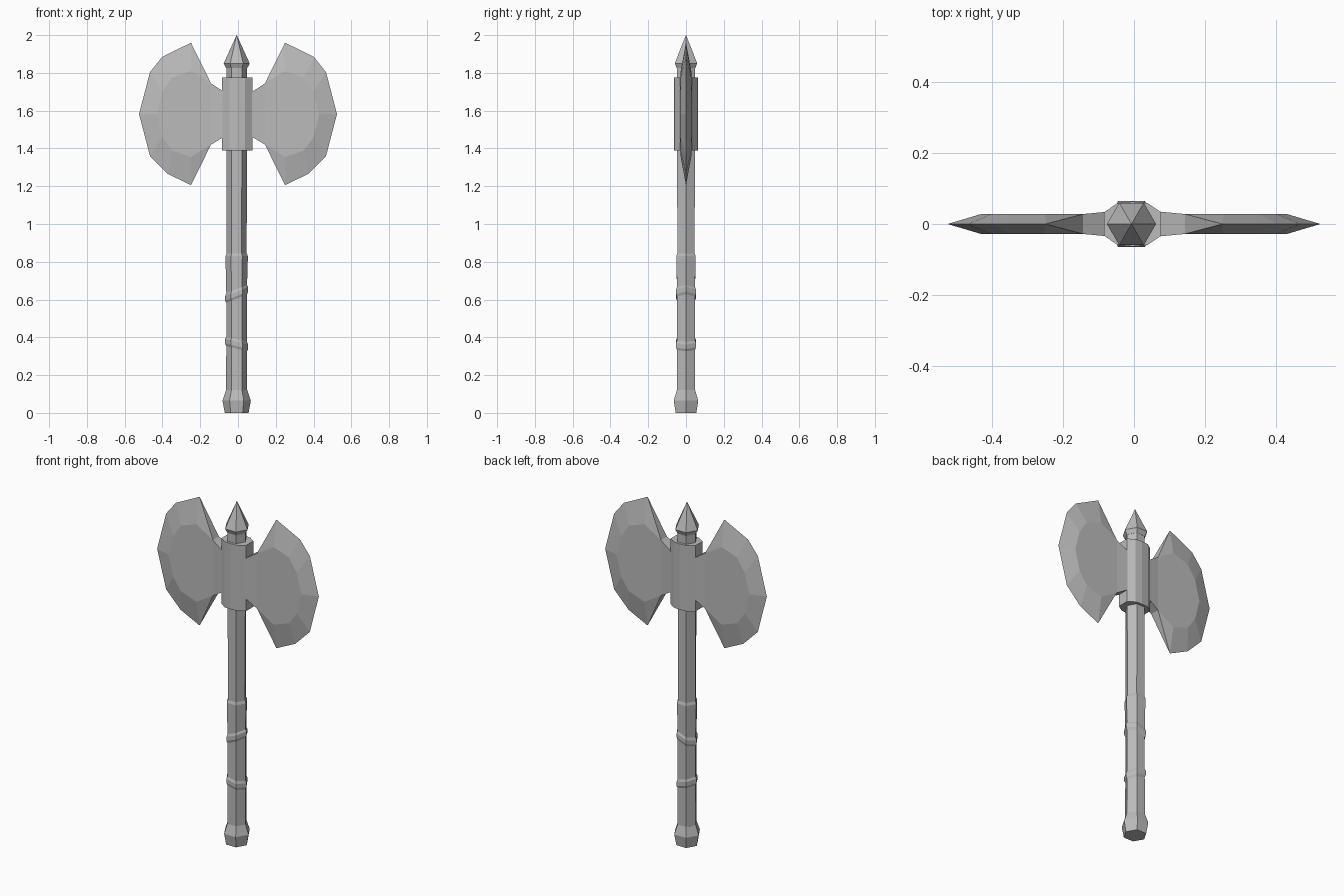
import bpy
import bmesh
from math import cos, sin, pi

cube = bpy.data.objects.get("Cube")
if cube:
    bpy.data.objects.remove(cube)

steel = bpy.data.materials.new("grey_steel")
steel.use_nodes = True
GREY = (0.5, 0.5, 0.5, 1)
steel.diffuse_color = GREY
steel.node_tree.nodes["Principled BSDF"].inputs["Base Color"].default_value = GREY


def finish(bm, name):
    bmesh.ops.recalc_face_normals(bm, faces=bm.faces)
    mesh = bpy.data.meshes.new(name)
    bm.to_mesh(mesh)
    bm.free()
    mesh.materials.append(steel)
    obj = bpy.data.objects.new(name, mesh)
    bpy.context.collection.objects.link(obj)
    return obj


def skin(name, rings):
    """Bridge a stack of equal rings and cap both ends."""
    bm = bmesh.new()
    loops = [[bm.verts.new(p) for p in ring] for ring in rings]
    n = len(loops[0])
    for a, b in zip(loops, loops[1:]):
        for i in range(n):
            j = (i + 1) % n
            bm.faces.new((a[i], a[j], b[j], b[i]))
    bm.faces.new(loops[0])
    bm.faces.new(loops[-1])
    bmesh.ops.remove_doubles(bm, verts=bm.verts, dist=0.0001)
    return finish(bm, name)


def hexagon(radius, z, tilt=0):
    ring = [(radius * cos(i * pi / 3), radius * sin(i * pi / 3)) for i in range(6)]
    return [(x - 0.007, y, z + tilt * x) for x, y in ring]


# Pommel, and shaft with two slanted bindings and a grip edge
skin("pommel", [hexagon(0.063, 0), hexagon(0.075, 0.065), hexagon(0.056, 0.12)])
shaft = [(0.056, 0.1, 0)]
for z, tilt in ((0.365, -0.25), (0.63, 0.4)):
    shaft += [(0.055, z - 0.025, tilt), (0.061, z - 0.012, tilt),
              (0.061, z + 0.012, tilt), (0.055, z + 0.025, tilt)]
shaft += [(0.059, 0.815, 0), (0.059, 0.83, 0), (0.053, 0.845, 0), (0.055, 1.835, 0)]
skin("shaft", [hexagon(*s) for s in shaft])

# Pointed finial
skin("finial", [hexagon(0.056, 1.825), hexagon(0.069, 1.85), hexagon(0.0005, 2.0)])

# Collar that holds the blades
quarter = [(0.08, 0.033), (0.042, 0.059), (0, 0.063)]
half = quarter + [(-x, y) for x, y in quarter[1::-1]]
outline = half + [(-x, -y) for x, y in half]
skin("collar", [[(x - 0.004, y, z) for x, y in outline] for z in (1.39, 1.775)])

# Blade: sharp rim, raised cheek on both sides, thick neck
RIM = [(0.249, 1.96), (0.402, 1.884), (0.466, 1.804), (0.524, 1.582),
       (0.466, 1.36), (0.372, 1.265), (0.249, 1.206)]
CHEEK = [(0.25, 1.81), (0.35, 1.775), (0.40, 1.70), (0.43, 1.582),
         (0.40, 1.46), (0.35, 1.39), (0.25, 1.355)]
NECK = [(0.143, 1.745), (0.143, 1.42)]
ROOT = [(0.06, 1.69), (0.06, 1.47)]


def blade(name, side):
    bm = bmesh.new()

    def points(flat, y):
        return [bm.verts.new((side * x, y, z)) for x, z in flat]

    rim = points(RIM, 0)
    necks, roots = [], []
    for face in (-1, 1):
        cheek = points(CHEEK, face * 0.028)
        neck = points(NECK, face * 0.028)
        root = points(ROOT, face * 0.036)
        for i in range(len(rim) - 1):
            bm.faces.new((rim[i], rim[i + 1], cheek[i + 1], cheek[i]))
        bm.faces.new([neck[0]] + cheek + [neck[1]])
        bm.faces.new((root[0], neck[0], neck[1], root[1]))
        for k, end in ((0, 0), (1, -1)):
            bm.faces.new((neck[k], rim[end], cheek[end]))
        necks.append(neck)
        roots.append(root)
    # Top and bottom edges of the neck
    for k, end in ((0, 0), (1, -1)):
        bm.faces.new((necks[0][k], necks[1][k], rim[end]))
        bm.faces.new((roots[0][k], roots[1][k], necks[1][k], necks[0][k]))
    bm.faces.new((roots[0][0], roots[0][1], roots[1][1], roots[1][0]))
    return finish(bm, name)


blade("left_blade", 1)
blade("right_blade", -1)
